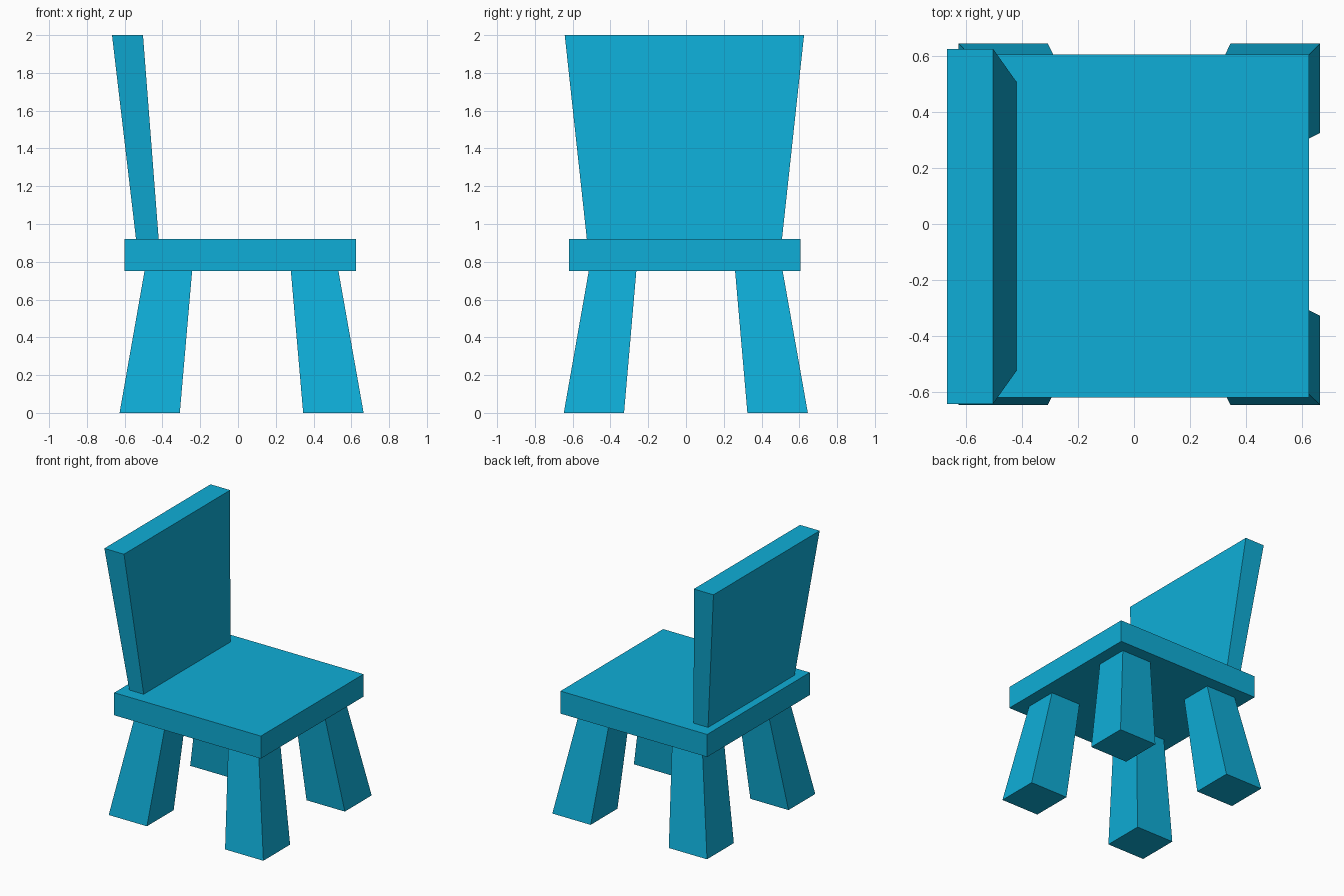
import bpy
import bmesh

if "Cube" in bpy.data.objects:
    bpy.data.objects.remove(bpy.data.objects["Cube"])

blue = bpy.data.materials.new("sky_blue")
blue.diffuse_color = (0.0045, 0.42, 0.68, 1.0)
blue.use_nodes = True
blue.node_tree.nodes["Principled BSDF"].inputs["Base Color"].default_value = blue.diffuse_color


def tapered_box(name, z0, bottom, z1, top):
    """Box between two rectangles, each given as (x0, x1, y0, y1)."""
    bm = bmesh.new()
    rings = []
    for z, (x0, x1, y0, y1) in ((z0, bottom), (z1, top)):
        corners = ((x0, y0), (x1, y0), (x1, y1), (x0, y1))
        rings.append([bm.verts.new((x, y, z)) for x, y in corners])
    low, high = rings
    bm.faces.new(low[::-1])
    bm.faces.new(high)
    for i in range(4):
        j = (i + 1) % 4
        bm.faces.new((low[i], low[j], high[j], high[i]))
    mesh = bpy.data.meshes.new(name)
    bm.to_mesh(mesh)
    bm.free()
    mesh.materials.append(blue)
    obj = bpy.data.objects.new(name, mesh)
    bpy.context.collection.objects.link(obj)
    return obj


# Seat slab
seat = (-0.60, 0.625, -0.62, 0.605)
tapered_box("seat", 0.75, seat, 0.92, seat)

# Backrest, widening and leaning back towards the top
tapered_box("backrest", 0.92, (-0.54, -0.42, -0.525, 0.508),
            2.0, (-0.667, -0.503, -0.642, 0.625))

# Splayed legs: (foot range, top range) along each axis
x_spans = {"rear": ((-0.627, -0.308), (-0.495, -0.243)),
           "front": ((0.345, 0.665), (0.28, 0.532))}
y_spans = {"right": ((-0.647, -0.328), (-0.515, -0.263)),
           "left": ((0.325, 0.645), (0.26, 0.512))}
for end, (xf, xt) in x_spans.items():
    for side, (yf, yt) in y_spans.items():
        tapered_box(f"{end}_{side}_leg", 0.0, xf + yf, 0.75, xt + yt)
